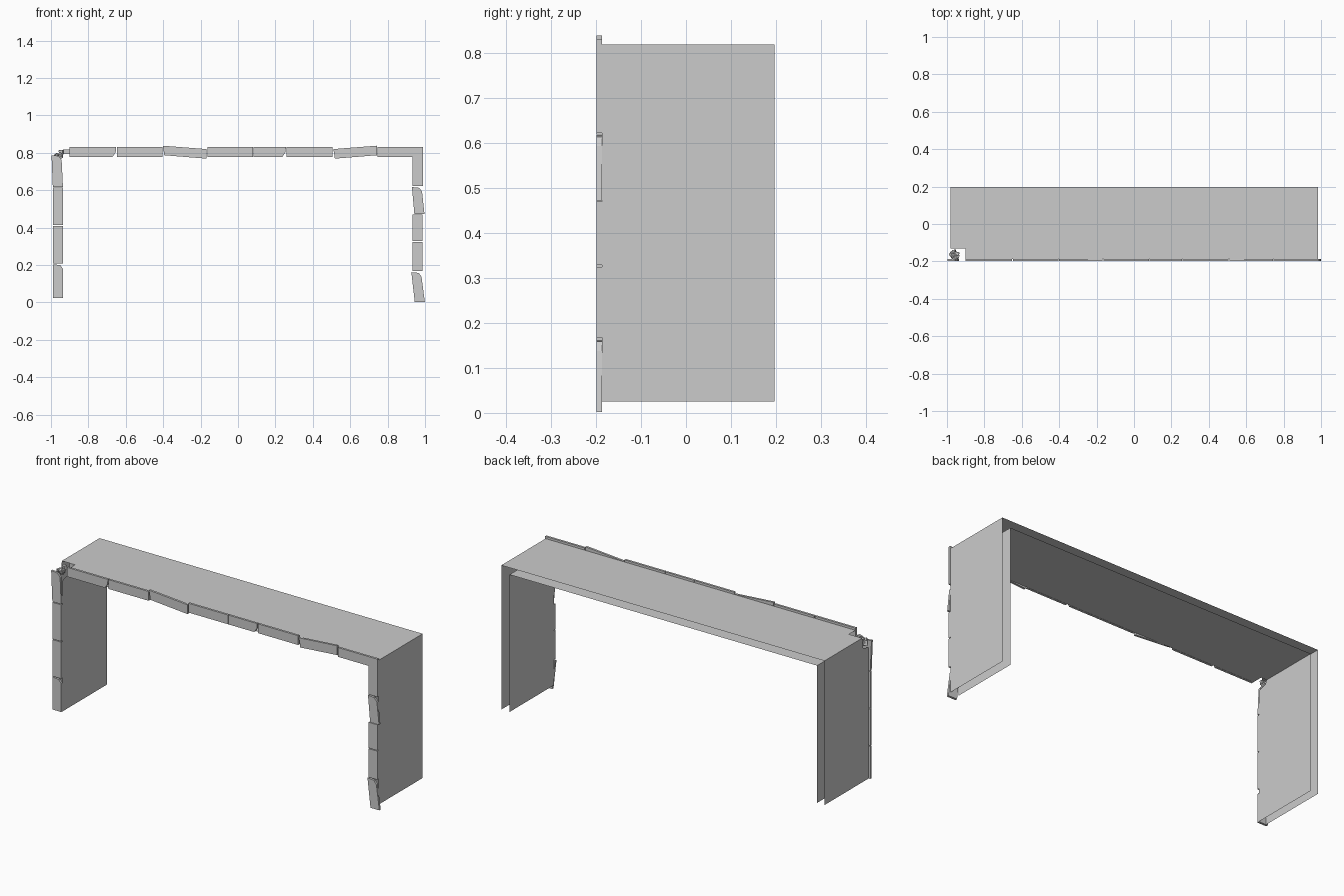
import bpy, math, random
from mathutils import Euler, Vector

if "Cube" in bpy.data.objects:
    bpy.data.objects.remove(bpy.data.objects["Cube"])

random.seed(4)
YF, YM, YB = -0.199, -0.187, 0.197    # trim front, trim back, sheet back
ZB, ZL, ZT = 0.025, 0.78, 0.818       # sheet bottom, lower sheet, upper sheet


def mesh(name, verts, faces):
    me = bpy.data.meshes.new(name)
    me.from_pydata(verts, [], faces)
    me.update()
    ob = bpy.data.objects.new(name, me)
    bpy.context.collection.objects.link(ob)
    return ob


def sheet(name, pts):
    return mesh(name, pts, [tuple(range(len(pts)))])


def plank(name, outline):
    """Extrude an (x, z) outline through the trim depth."""
    n = len(outline)
    v = [(x, YF, z) for x, z in outline] + [(x, YM, z) for x, z in outline]
    f = [tuple(range(n)), tuple(range(2 * n - 1, n - 1, -1))]
    f += [(i, i + n, (i + 1) % n + n, (i + 1) % n) for i in range(n)]
    return mesh(name, v, f)


# Horizontal sheets, notched at the broken front left corner
def slab(name, x0, x1, z):
    return sheet(name, [(-0.9, YM, z), (x1, YM, z), (x1, YB, z),
                        (x0, YB, z), (x0, -0.13, z), (-0.9, -0.13, z)])


slab("upper_sheet", -0.98, 0.985, ZT)
slab("lower_sheet", -0.935, 0.935, ZL)

# Leg sheets: outer and inner wall each side, open at back and bottom
for side, x, top in (("right_outer", 0.985, ZT), ("right_inner", 0.935, ZL)):
    sheet(side + "_wall", [(x, YM, ZB), (x, YB, ZB), (x, YB, top), (x, YM, top)])
for side, x, top in (("left_outer", -0.98, ZT), ("left_inner", -0.935, ZL)):
    sheet(side + "_wall", [(x, YM, ZB), (x, YB, ZB), (x, YB, top),
                           (x, -0.13, top), (x, -0.14, 0.76), (x, YM, 0.745)])

# Small lip behind the broken corner
sheet("corner_lip", [(-0.935, -0.13, 0.793), (-0.9, -0.13, 0.793),
                     (-0.9, -0.13, ZT), (-0.935, -0.13, ZT)])

# Lintel trim: x start, x end, z shift at start and end, chipped lower right corner
lintel = [(-0.9, -0.652, 0, 0, 1), (-0.648, -0.405, 0, 0, 0),
          (-0.402, -0.168, 0.008, -0.010, 0), (-0.163, 0.08, 0, 0, 0),
          (0.083, 0.256, 0, 0, 1), (0.26, 0.505, 0, 0, 0),
          (0.51, 0.742, -0.010, 0.008, 0), (0.747, 0.988, 0, 0, 0)]
for a, b, da, db, chip in lintel:
    low = [(a + (0.008 if da else 0), 0.779 + da)]
    if chip:
        low += [(b - 0.018, 0.779), (b - 0.002, 0.803)]
    else:
        low += [(b, 0.779 + db)]
    plank("lintel_trim", low + [(b, 0.83 + db), (a, 0.83 + da)])

# Leg trim: top z, bottom z, top x centre, bottom x centre, chipped top corner
legs = {"right": [(0.78, 0.622, 0.961, 0.961, 0), (0.617, 0.472, 0.957, 0.970, 1),
                  (0.469, 0.328, 0.96, 0.96, 0), (0.324, 0.167, 0.96, 0.96, 0),
                  (0.162, 0.002, 0.954, 0.972, 1)],
        "left": [(0.787, 0.618, -0.970, -0.963, 1), (0.614, 0.413, -0.963, -0.963, 0),
                 (0.409, 0.208, -0.963, -0.963, 0), (0.204, ZB, -0.963, -0.963, 1)]}
for side, rows in legs.items():
    for t, b, xt, xb, chip in rows:
        w = 0.027
        top = [(xt + w, t - 0.024), (xt + w - 0.015, t - 0.004)] if chip else [(xt + w, t)]
        plank(side + "_leg_trim", [(xb - w, b), (xb + w, b)] + top + [(xt - w, t)])

# Splintered fragments in the broken corner
for i in range(9):
    c = Vector((random.uniform(-0.98, -0.942), random.uniform(-0.182, -0.14),
                random.uniform(0.775, 0.808)))
    h = Vector((random.uniform(0.004, 0.012), random.uniform(0.004, 0.012),
                random.uniform(0.008, 0.014)))
    r = Euler([random.uniform(-0.5, 0.5) for _ in range(3)]).to_matrix()
    v = [c + r @ Vector((sx * h.x, sy * h.y, sz * h.z))
         for sx in (-1, 1) for sy in (-1, 1) for sz in (-1, 1)]
    mesh("corner_fragment", v, [(0, 1, 3, 2), (4, 6, 7, 5), (0, 4, 5, 1),
                                (2, 3, 7, 6), (0, 2, 6, 4), (1, 5, 7, 3)])
